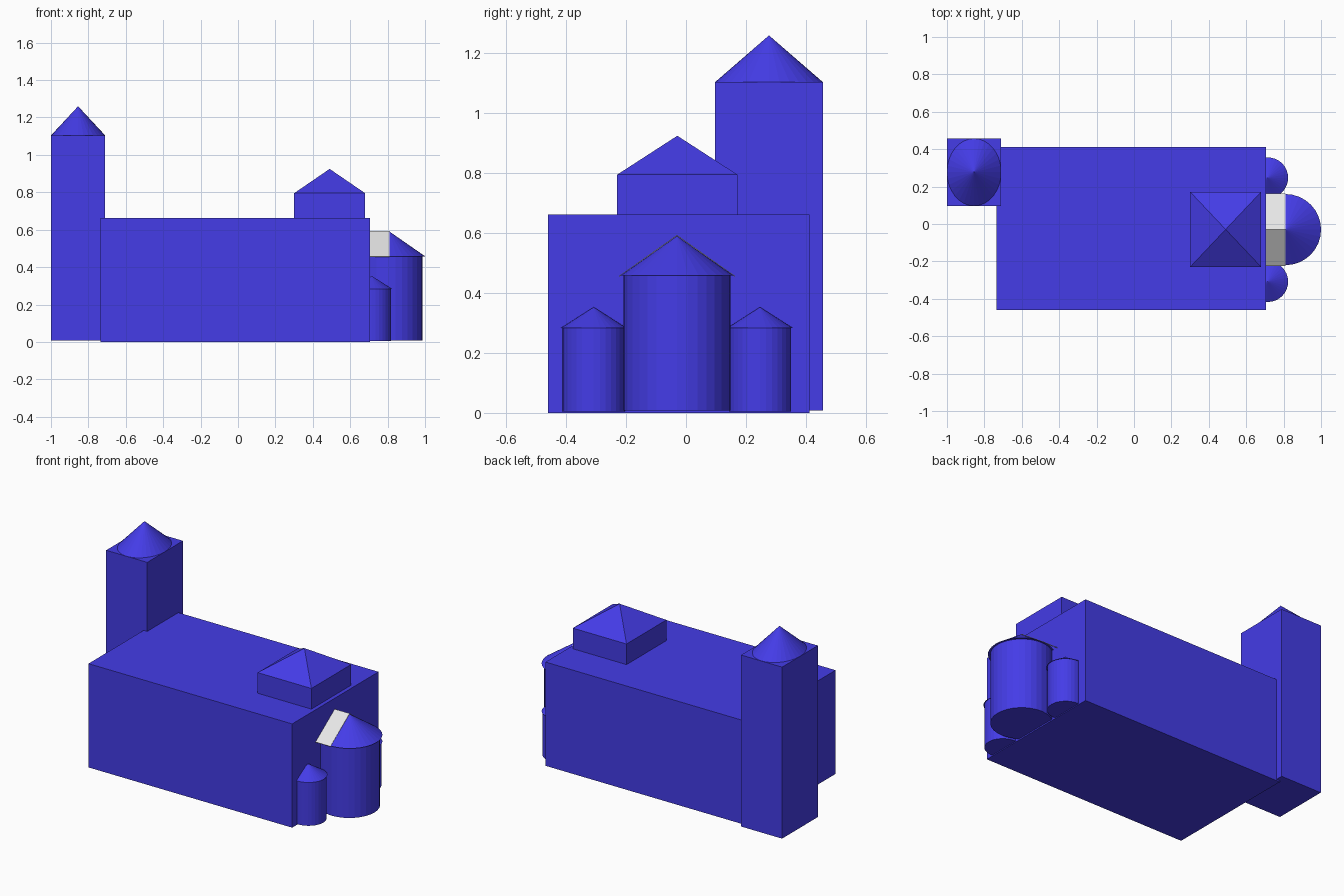
import bpy
import math

cube = bpy.data.objects.get("Cube")
if cube:
    bpy.data.objects.remove(cube, do_unlink=True)


def make_material(name, rgb):
    mat = bpy.data.materials.new(name)
    mat.use_nodes = True
    mat.diffuse_color = (*rgb, 1)
    mat.node_tree.nodes["Principled BSDF"].inputs["Base Color"].default_value = (*rgb, 1)
    return mat


blue = make_material("deep_blue", (0.058, 0.045, 0.8))
white = make_material("pale_grey", (0.8, 0.8, 0.8))


def finish(name, mat):
    obj = bpy.context.object
    obj.name = obj.data.name = name
    obj.data.materials.clear()
    obj.data.materials.append(mat)
    bpy.ops.object.transform_apply(location=False, rotation=True, scale=True)
    return obj


def box(name, x, y, z):
    """Box between the given (low, high) limits."""
    lims = (x, y, z)
    bpy.ops.mesh.primitive_cube_add(size=1, location=[sum(l) / 2 for l in lims])
    bpy.context.object.scale = [l[1] - l[0] for l in lims]
    return finish(name, blue)


def cylinder(name, x, y, r, z):
    bpy.ops.mesh.primitive_cylinder_add(vertices=32, radius=r, depth=z[1] - z[0],
                                        location=(x, y, sum(z) / 2))
    return finish(name, blue)


def spire(name, x, y, rx, ry, z, sides=32):
    """Cone or pyramid roof with half widths rx and ry."""
    square = sides == 4
    bpy.ops.mesh.primitive_cone_add(vertices=sides, radius1=math.sqrt(2) if square else 1,
                                    depth=z[1] - z[0], location=(x, y, sum(z) / 2),
                                    rotation=(0, 0, math.pi / 4 if square else 0))
    bpy.ops.object.transform_apply(location=False, rotation=True, scale=False)
    bpy.context.object.scale = (rx, ry, 1)
    return finish(name, blue)


# Main hall
box("nave", (-0.735, 0.705), (-0.46, 0.412), (0, 0.663))

# Bell tower with elliptical spire
box("bell_tower", (-1, -0.71), (0.097, 0.458), (0.008, 1.104))
spire("bell_tower_spire", -0.855, 0.277, 0.145, 0.18, (1.104, 1.26))

# Low square tower on the roof
box("crossing_tower", (0.3, 0.68), (-0.23, 0.172), (0.64, 0.795))
spire("crossing_roof", 0.49, -0.029, 0.19, 0.201, (0.795, 0.925), 4)

# Large round apse
cylinder("main_apse", 0.808, -0.03, 0.178, (0.008, 0.458))
spire("main_apse_roof", 0.81, -0.03, 0.19, 0.19, (0.458, 0.59))

# Small side apses
for side, y in (("right", -0.308), ("left", 0.247)):
    cylinder(side + "_apse", 0.715, y, 0.104, (0.005, 0.284))
    spire(side + "_apse_roof", 0.715, y, 0.109, 0.109, (0.284, 0.353))

# Thin gabled roof joining the large apse to the nave
profile = [(-0.224, 0.457), (-0.03, 0.594), (0.164, 0.457)]
verts = [(x, y, z) for x in (0.7, 0.81) for y, z in profile]
mesh = bpy.data.meshes.new("apse_gable_roof")
mesh.from_pydata(verts, [], [(0, 3, 4, 1), (1, 4, 5, 2)])
mesh.materials.append(white)
gable = bpy.data.objects.new("apse_gable_roof", mesh)
bpy.context.collection.objects.link(gable)
solid = gable.modifiers.new("thickness", "SOLIDIFY")
solid.thickness = 0.003
solid.offset = -1
